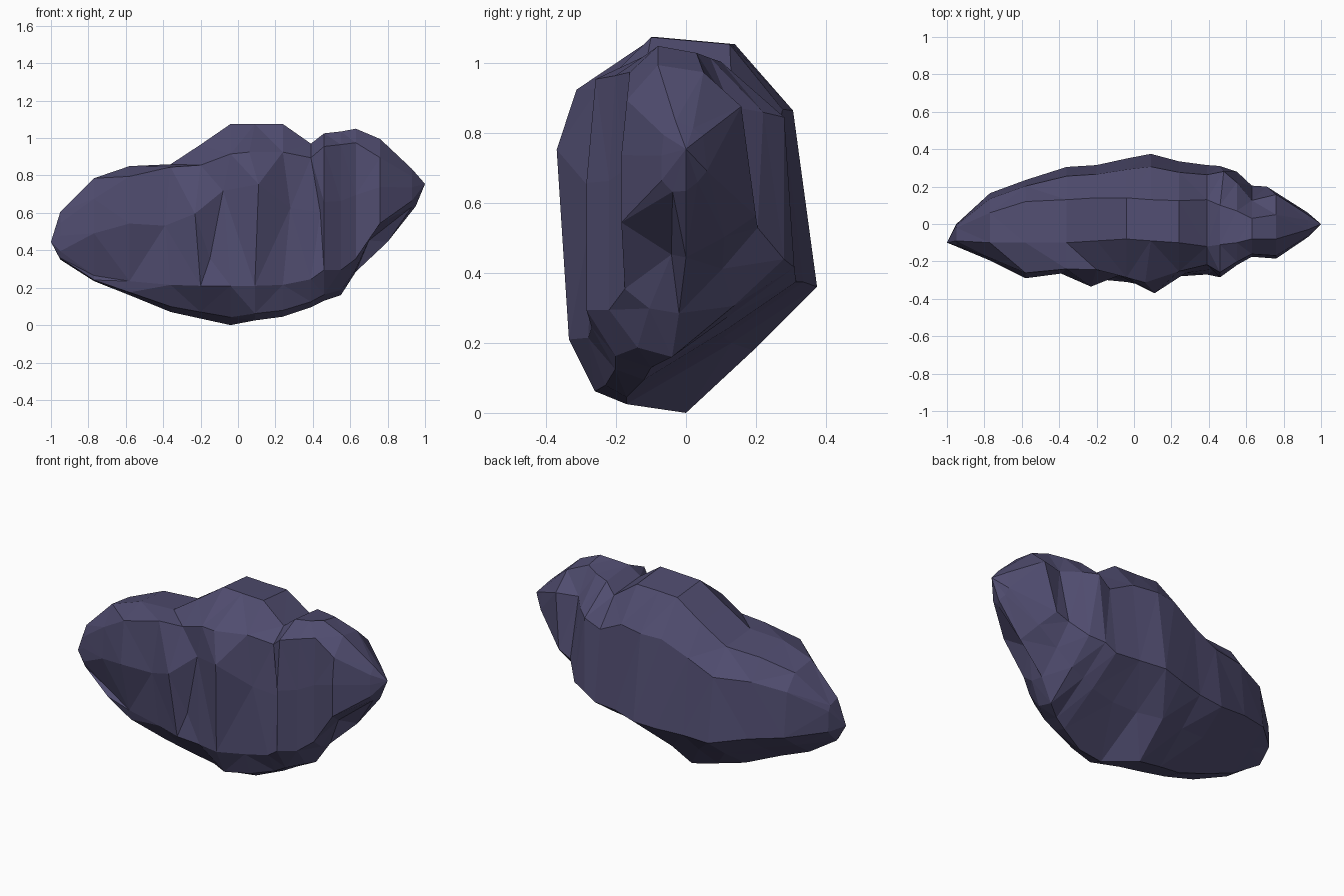
import bpy, bmesh

def mix(a, b, t):
    return a + (b - a) * t

# Cross-sections along the boulder:
# x, bottom z, top z, front y, back y, top-front y, top-back y, keel y, low front z, high front z
SECTIONS = [
    (-.95, .355, .61, -.12, .00, -.09, -.02, -.08, .40, .55),
    (-.77, .24, .79, -.195, .165, -.10, .06, -.08, .27, .68),
    (-.58, .165, .855, -.29, .235, -.10, .12, -.08, .24, .80),
    (-.36, .075, .865, -.265, .305, -.10, .13, -.05, .22, .85),
    (-.20, .04, .97, -.295, .315, -.09, .14, -.02, .215, .88),
    (-.04, .005, 1.08, -.31, .35, -.08, .14, .00, .215, .92),
    (.09, .03, 1.08, -.335, .375, -.09, .13, -.17, .215, .93),
    (.24, .05, 1.08, -.28, .335, -.10, .125, -.17, .22, .93),
    (.39, .10, .975, -.27, .315, -.12, .13, -.12, .25, .90),
    (.46, .135, 1.03, -.285, .31, -.11, .10, -.10, .30, .96),
    (.55, .165, 1.04, -.22, .28, -.10, .07, -.04, .30, .97),
    (.63, .29, 1.055, -.175, .205, -.08, .03, -.02, .36, .98),
    (.76, .41, 1.0, -.185, .20, -.08, .05, .00, .55, .90),
    (.93, .63, .84, -.07, .06, -.03, .02, .00, .67, .80),
]

# Chips and knobs: (section, ring point) -> offset
CHIPS = {
    (1, 2): (.0, .08, .0),        # tapered lower left
    (2, 2): (.0, .08, .0),
    (3, 2): (.0, .02, .0),
    (4, 3): (-.03, -.04, .02),    # knob on the front
    (5, 3): (-.04, .035, .12),
    (3, 3): (-.03, .0, -.03),
    (4, 4): (.0, .02, -.02),
    (5, 4): (.0, -.01, .0),
    (6, 4): (-.03, -.015, .0),    # front ridge
    (6, 3): (.02, -.035, .15),
    (7, 3): (.04, .02, .02),      # groove beside the side lobe
    (8, 3): (.05, .03, .0),
    (8, 4): (.0, .03, .0),
    (9, 7): (.02, .03, .0),       # back shoulder of the lobe
    (11, 7): (.0, -.03, -.02),
    (12, 1): (-.06, .06, .02),    # notch under the side lobe
    (12, 0): (.04, .0, .04),
    (13, 0): (.02, .0, .01),
    (12, 8): (-.05, .0, -.03),
}

def ring(s):
    x, zb, zt, yf, yb, ytf, ytb, yk, zl, zh = s
    h = zt - zb
    zm = zb + .32 * h
    return [(x, yk, zb),
            (x, mix(yk, yf, .55), mix(zb, zl, .2)),
            (x, yf, zl),
            (x, yf, mix(zl, zh, .55)),
            (x, mix(ytf, yf, .85), zh),
            (x, ytf, zt),
            (x, ytb, zt - .02),
            (x, mix(ytb, yb, .72), zb + .8 * h),
            (x, yb, zm),
            (x, mix(yk, yb, .55), mix(zb, zm, .52))]

bm = bmesh.new()
rings = []
for i, s in enumerate(SECTIONS):
    pts = []
    for j, p in enumerate(ring(s)):
        d = CHIPS.get((i, j), (0, 0, 0))
        pts.append(bm.verts.new([a + b for a, b in zip(p, d)]))
    rings.append(pts)

# Skin between sections, closed by a point at each end
n = len(rings[0])
quads = {}
for i, (a, b) in enumerate(zip(rings, rings[1:])):
    for j in range(n):
        k = (j + 1) % n
        quads[i, j] = bm.faces.new((a[j], a[k], b[k], b[j]))
for tip, r in (((-1, -.1, .45), rings[0]), ((1, 0, .76), rings[-1])):
    v = bm.verts.new(tip)
    for j in range(n):
        bm.faces.new((v, r[j], r[(j + 1) % n]))

# Hollow below the front knob
hollow = bmesh.ops.poke(bm, faces=[quads[4, 2]])["verts"][0]
hollow.co = (-.15, -.27, .36)

bmesh.ops.triangulate(bm, faces=bm.faces[:], quad_method='SHORT_EDGE')
bmesh.ops.recalc_face_normals(bm, faces=bm.faces[:])

# Rest on the ground
low = min(v.co.z for v in bm.verts)
bmesh.ops.translate(bm, verts=bm.verts[:], vec=(0, 0, -low))

mesh = bpy.data.meshes.new("boulder")
bm.to_mesh(mesh)
bm.free()
boulder = bpy.data.objects.new("boulder", mesh)
bpy.context.collection.objects.link(boulder)

# Slate violet stone
stone = bpy.data.materials.new("stone")
stone.diffuse_color = (.08, .073, .16, 1)
mesh.materials.append(stone)
